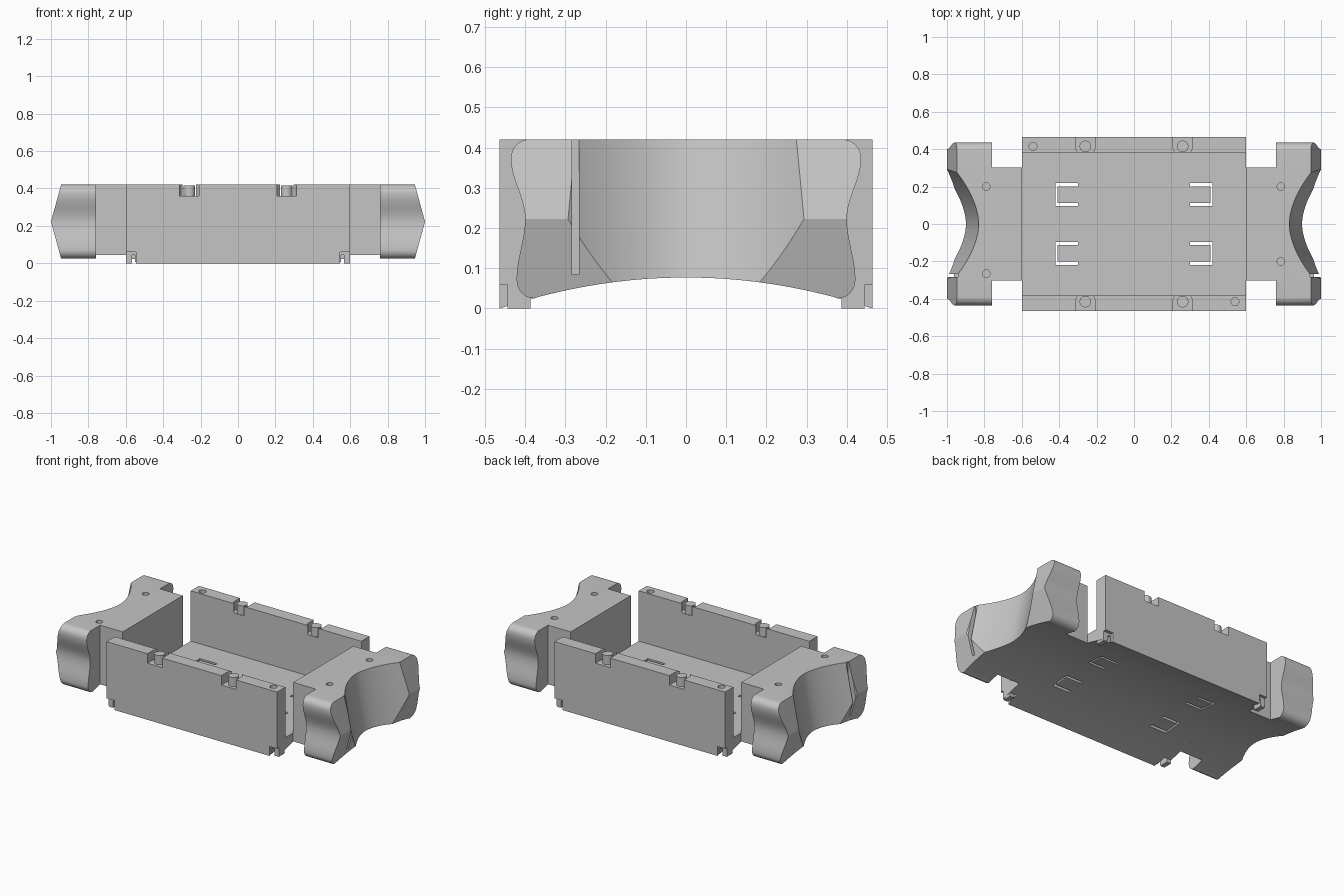
import bpy, bmesh, math

if "Cube" in bpy.data.objects:
    bpy.data.objects.remove(bpy.data.objects["Cube"])

TOP, FLOOR, LOW = 0.42, 0.1, 0.025
MID, RISE = (TOP + LOW) / 2, (TOP - LOW) / 2
GREY = (0.56, 0.56, 0.56, 1)

grey = bpy.data.materials.new("plain_grey")
grey.use_nodes = True
grey.diffuse_color = GREY
grey.node_tree.nodes["Principled BSDF"].inputs["Base Color"].default_value = GREY

PLACE = {
    "x": lambda a, b, t: (t, a, b),
    "y": lambda a, b, t: (a, t, b),
    "z": lambda a, b, t: (a, b, t),
}


def prism(name, outline, axis, lo, hi):
    """Extrude a 2D outline along the given axis."""
    bm = bmesh.new()
    ends = [[bm.verts.new(PLACE[axis](a, b, t)) for a, b in outline] for t in (lo, hi)]
    bm.faces.new(ends[0])
    bm.faces.new(ends[1])
    n = len(outline)
    for i in range(n):
        j = (i + 1) % n
        bm.faces.new((ends[0][i], ends[0][j], ends[1][j], ends[1][i]))
    bmesh.ops.recalc_face_normals(bm, faces=bm.faces)
    mesh = bpy.data.meshes.new(name)
    bm.to_mesh(mesh)
    bm.free()
    mesh.materials.append(grey)
    ob = bpy.data.objects.new(name, mesh)
    bpy.context.collection.objects.link(ob)
    return ob


def box(name, x0, x1, y0, y1, z0, z1):
    return prism(name, [(x0, y0), (x1, y0), (x1, y1), (x0, y1)], "z", z0, z1)


def cylinder(name, x, y, r, z0, z1):
    ring = [(x + r * math.cos(k * math.tau / 24), y + r * math.sin(k * math.tau / 24)) for k in range(24)]
    return prism(name, ring, "z", z0, z1)


def cut(ob, cutters):
    bpy.context.view_layer.objects.active = ob
    for c in cutters:
        mod = ob.modifiers.new("cut", "BOOLEAN")
        mod.operation, mod.solver, mod.object = "DIFFERENCE", "EXACT", c
        bpy.ops.object.modifier_apply(modifier=mod.name)
        bpy.data.objects.remove(c)


def smooth(ob):
    bpy.ops.object.select_all(action="DESELECT")
    ob.select_set(True)
    bpy.context.view_layer.objects.active = ob
    bpy.ops.object.shade_smooth_by_angle(angle=math.radians(20))


def arch(y):
    """Height of the curved underside."""
    return 0.077 * (1 - (y / 0.463) ** 2)


def arched_outline(y0, y1, top, steps=32):
    ys = [y0 + (y1 - y0) * k / steps for k in range(steps + 1)]
    return [(y, arch(y)) for y in ys] + [(y1, top), (y0, top)]


# Floor with four U-shaped through slots
floor = prism("floor", arched_outline(-0.385, 0.385, FLOOR), "x", -0.6, 0.6)
slots = []
for sx in (-1, 1):
    for sy in (-1, 1):
        for x0, x1, y0, y1 in ((0.3, 0.42, 0.095, 0.113), (0.3, 0.42, 0.2, 0.218), (0.41, 0.42, 0.11, 0.21)):
            xs, ys = sorted((sx * x0, sx * x1)), sorted((sy * y0, sy * y1))
            slots.append(box("slot_cutter", *xs, *ys, -0.1, 0.3))
cut(floor, slots)
smooth(floor)


def notch_outline(x, side):
    """Plan of a top notch: open outward, rounded corners inward."""
    half, inner, r = 0.052, 0.376, 0.035
    pts = [(x - half, 0.5), (x + half, 0.5)]
    for cx, start in ((half - r, 0), (r - half, 90)):
        for k in range(6):
            a = math.radians(start + k * 18)
            pts.append((x + cx + r * math.cos(a), inner + r - r * math.sin(a)))
    return [(px, side * py) for px, py in pts]


# Long walls with top notches, pegs and small corner hooks
for side, label in ((-1, "front"), (1, "back")):
    y0, y1 = sorted((side * 0.382, side * 0.464))
    wall = prism(label + "_wall", arched_outline(y0, y1, TOP, 6), "x", -0.6, 0.6)
    cutters = [cylinder("notch_hole_cutter", side * -0.54, side * 0.415, 0.021, 0.37, 0.5)]
    for x in (-0.26, 0.26):
        cutters.append(prism("notch_cutter", notch_outline(x, side), "z", 0.36, 0.5))
    for sx in (-1, 1):
        oy = sorted((side * 0.445, side * 0.5))
        ox = sorted((sx * 0.545, sx * 0.7))
        cutters.append(box("corner_cutter", *ox, *oy, -0.1, 0.06))
        ox = sorted((sx * 0.55, sx * 0.568))
        cutters.append(box("hook_cutter", *ox, y0 - 0.1, y1 + 0.1, -0.1, 0.045))
    cut(wall, cutters)
    for sx, end in ((-1, "right"), (1, "left")):
        smooth(cylinder(f"{label}_{end}_peg", sx * 0.26, side * 0.415, 0.031, 0.355, 0.417))
        box(f"{label}_{end}_hook", *sorted((sx * 0.568, sx * 0.598)), *sorted((side * 0.386, side * 0.444)), 0, 0.05)


def half_width(z):
    """Waisted end-block side with rounded top and bottom corners."""
    d = (z - MID) / 0.15
    w = 0.4 + (0.035 if d > 0 else 0.021) * (1 - math.cos(math.pi * min(abs(d), 1))) / 2
    r = 0.045
    over = max(0, abs(z - MID) - (RISE - r))
    return w - r + math.sqrt(max(0, r * r - over * over))


def block_outline():
    levels = [MID - RISE * math.cos(math.pi * i / 40) for i in range(41)]
    right = [(half_width(z), z) for z in levels]
    left = [(-y, z) for y, z in reversed(right)]
    bottom = [0.37 * (k / 16 - 1) for k in range(33)]
    return right + left + [(y, arch(y)) for y in bottom]


def hollow_cutter(sx):
    """Scooped cutter whose wall slopes outward going down."""
    ys = [0.33 * (k / 24 - 1) for k in range(49)]
    plan = [(0.83 + 0.12 * (abs(y) / 0.28) ** 1.8, y) for y in ys] + [(1.3, 0.33), (1.3, -0.33)]
    ob = prism("hollow_cutter", [(sx * x, y) for x, y in plan], "z", -0.1, 0.6)
    for v in ob.data.vertices:
        v.co.x += sx * 0.2 * (TOP - v.co.z)
    return ob


def bevel_cutter(sx):
    """Leaves the block end pointed at mid height."""
    profile = [(1, MID), (0.89, MID + 0.4), (1.2, MID + 0.4), (1.2, MID - 0.4), (0.89, MID - 0.4)]
    return prism("bevel_cutter", [(sx * x, z) for x, z in profile], "y", -0.6, 0.6)


# End blocks with a slit and two pin holes, joined to the floor by necks
for sx, label, holes in ((-1, "right", ((-0.79, 0.2), (-0.79, -0.265))), (1, "left", ((0.785, 0.2), (0.785, -0.2)))):
    block = prism(label + "_end_block", block_outline(), "x", *sorted((sx * 0.76, sx)))
    xs = sorted((sx * 0.94, sx * 1.1))
    cutters = [bevel_cutter(sx), hollow_cutter(sx), box("slit_cutter", *xs, -0.284, -0.266, 0.085, 0.5)]
    cutters += [cylinder("pin_cutter", x, y, 0.02, 0.36, 0.5) for x, y in holes]
    cut(block, cutters)
    smooth(block)
    smooth(prism(label + "_neck", arched_outline(-0.302, 0.302, TOP), "x", *sorted((sx * 0.6, sx * 0.76))))
